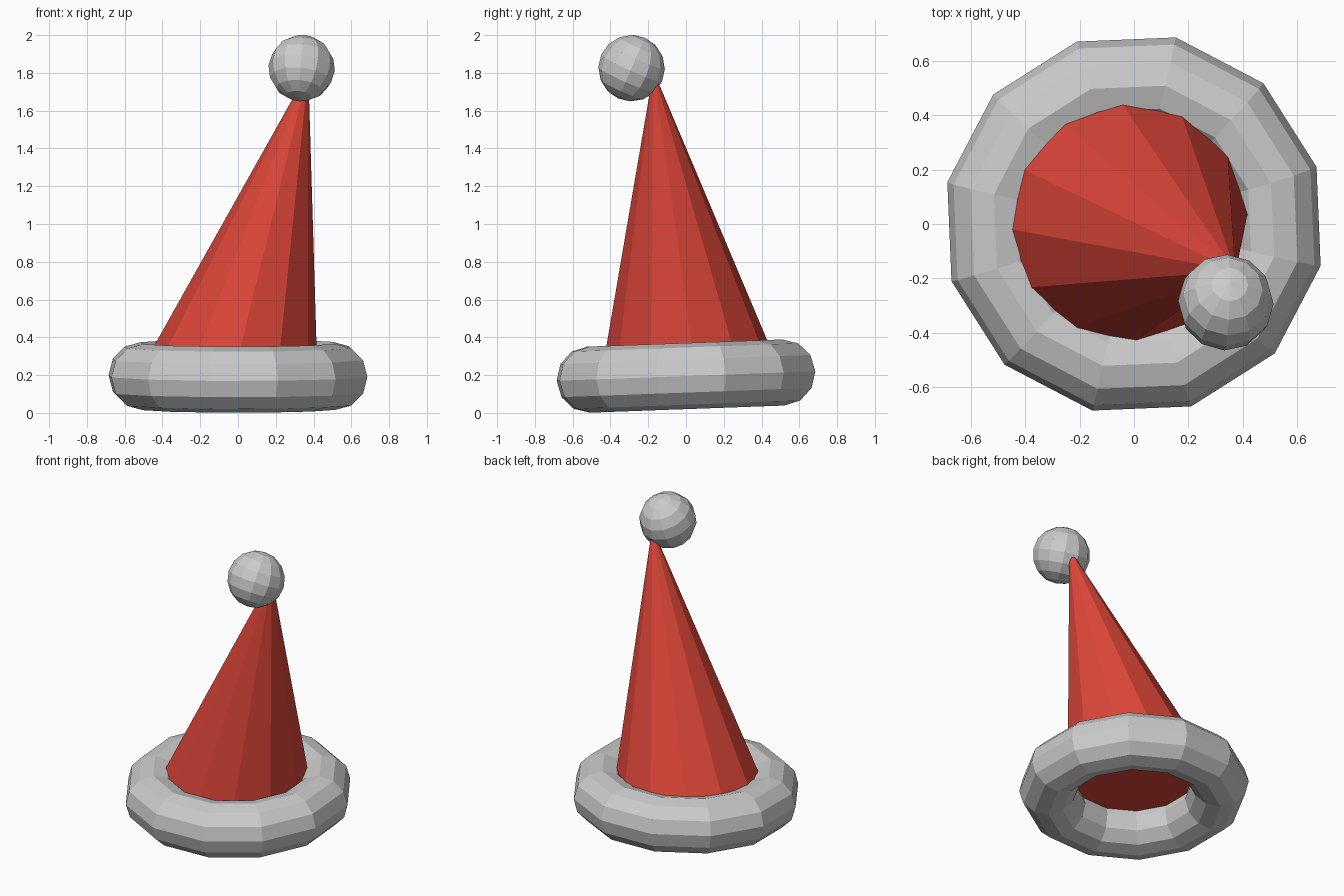
import bpy, bmesh
from math import radians
from mathutils import Matrix, Vector

if "Cube" in bpy.data.objects:
    bpy.data.objects.remove(bpy.data.objects["Cube"])

red = bpy.data.materials.new("red_felt")
red.diffuse_color = (0.72, 0.06, 0.04, 1)
red.use_nodes = True
red.node_tree.nodes["Principled BSDF"].inputs["Base Color"].default_value = red.diffuse_color
TILT = Matrix.Rotation(radians(2.1), 4, 'X')

# fur brim: low-poly ring, tipped slightly up at the back
bpy.ops.mesh.primitive_torus_add(major_segments=12, minor_segments=12,
                                 major_radius=0.527, minor_radius=0.175)
brim = bpy.context.object
brim.name = "fur_brim"
brim.data.transform(Matrix.Translation((0, 0, 0.195)) @ TILT
                    @ Matrix.Rotation(radians(17.4), 4, 'Z'))

# red cone: closed base inside the brim, leaning to a tip inside the ball
bpy.ops.mesh.primitive_cone_add(vertices=12, radius1=0.465, radius2=0, depth=1)
cone = bpy.context.object
cone.name = "hat_cone"
cone.data.transform(Matrix.Translation((-0.045, 0.02, 0.24)) @ TILT
                    @ Matrix.Rotation(radians(3.5), 4, 'Z')
                    @ Matrix.Translation((0, 0, 0.5)))
tip = max(cone.data.vertices, key=lambda v: v.co.z)
tip.co = Vector((0.372, -0.172, 1.81))
cone.data.materials.append(red)

# pompom, its pole leaning back
bpy.ops.mesh.primitive_uv_sphere_add(segments=12, ring_count=8, radius=0.176)
ball = bpy.context.object
ball.name = "pompom"
ball.data.transform(Matrix.Translation((0.337, -0.288, 1.825))
                    @ Matrix.Rotation(radians(-24), 4, 'X')
                    @ Matrix.Rotation(radians(5), 4, 'Y'))
